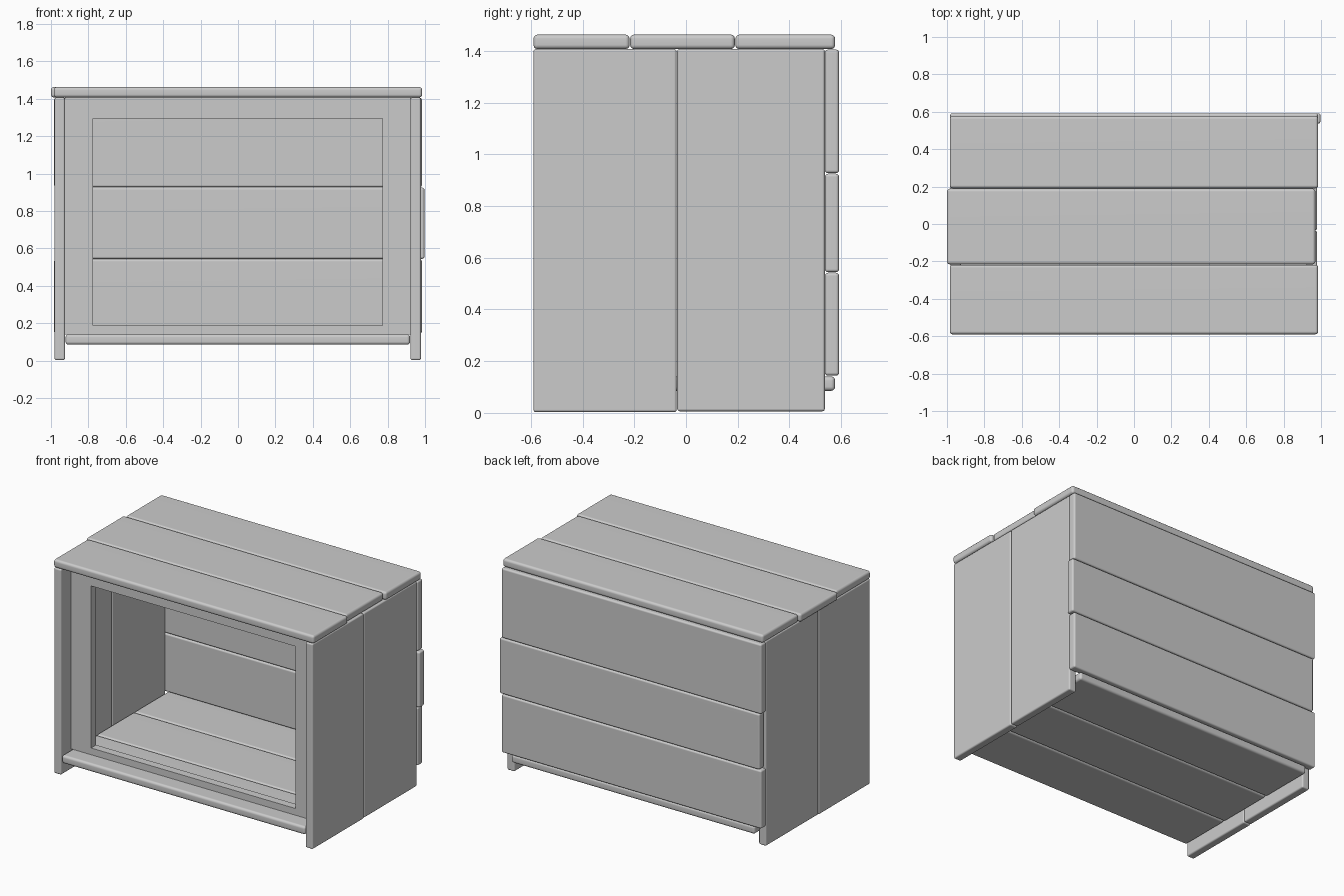
import bpy
import bmesh
from mathutils import Matrix, Vector

cube = bpy.data.objects.get("Cube")
if cube:
    bpy.data.objects.remove(cube, do_unlink=True)

grey = bpy.data.materials.new("plain grey")
grey.use_nodes = True
colour = (0.6, 0.6, 0.6, 1)
grey.diffuse_color = colour
grey.node_tree.nodes["Principled BSDF"].inputs["Base Color"].default_value = colour


def board(name, xs, ys, zs, bevel=0.016):
    """A plank filling the given ranges, with softened edges."""
    low, high = (Vector(corner) for corner in zip(xs, ys, zs))
    bm = bmesh.new()
    bmesh.ops.create_cube(bm, size=1, matrix=Matrix.Translation((low + high) / 2)
                          @ Matrix.Diagonal((*(high - low), 1)))
    mesh = bpy.data.meshes.new(name)
    bm.to_mesh(mesh)
    bm.free()
    mesh.materials.append(grey)
    obj = bpy.data.objects.new(name, mesh)
    bpy.context.collection.objects.link(obj)
    if bevel:
        mod = obj.modifiers.new("soft edges", "BEVEL")
        mod.width = bevel
        mod.segments = 3
        mesh.shade_smooth()
        normals = obj.modifiers.new("flat faces", "WEIGHTED_NORMAL")
        normals.keep_sharp = True
    return obj


# Top and floor planks share the same joints
depth_joints = [("front", -0.59, -0.218, 0), ("middle", -0.216, 0.189, -0.015),
                ("back", 0.191, 0.577, 0)]
for label, y0, y1, shift in depth_joints:
    board(f"top_board_{label}", (-0.985 + shift, 0.985 + shift), (y0, y1), (1.407, 1.463))
    board(f"floor_board_{label}", (-0.922, 0.92), (y0, y1), (0.085, 0.141))

# Side planks, two on each side
for side, x0, x1 in (("right", -0.981, -0.925), ("left", 0.922, 0.978)):
    board(f"{side}_side_front_board", (x0, x1), (-0.59, -0.036), (0.003, 1.407), 0.01)
    board(f"{side}_side_back_board", (x0, x1), (-0.034, 0.537), (0.006, 1.407), 0.01)

# Back planks, the middle one slipped sideways
for label, z0, z1, shift in (("lower", 0.144, 0.542, 0), ("middle", 0.544, 0.925, 0.014),
                             ("upper", 0.927, 1.405, 0)):
    board(f"back_board_{label}", (-0.983 + shift, 0.983 + shift), (0.537, 0.592), (z0, z1), 0.012)

# Recessed front frame
frame_y = (-0.48, -0.425)
board("frame_top_rail", (-0.925, 0.922), frame_y, (1.295, 1.407), 0)
board("frame_bottom_rail", (-0.925, 0.922), frame_y, (0.141, 0.187), 0)
board("frame_right_post", (-0.925, -0.775), frame_y, (0.187, 1.295), 0)
board("frame_left_post", (0.772, 0.922), frame_y, (0.187, 1.295), 0)
